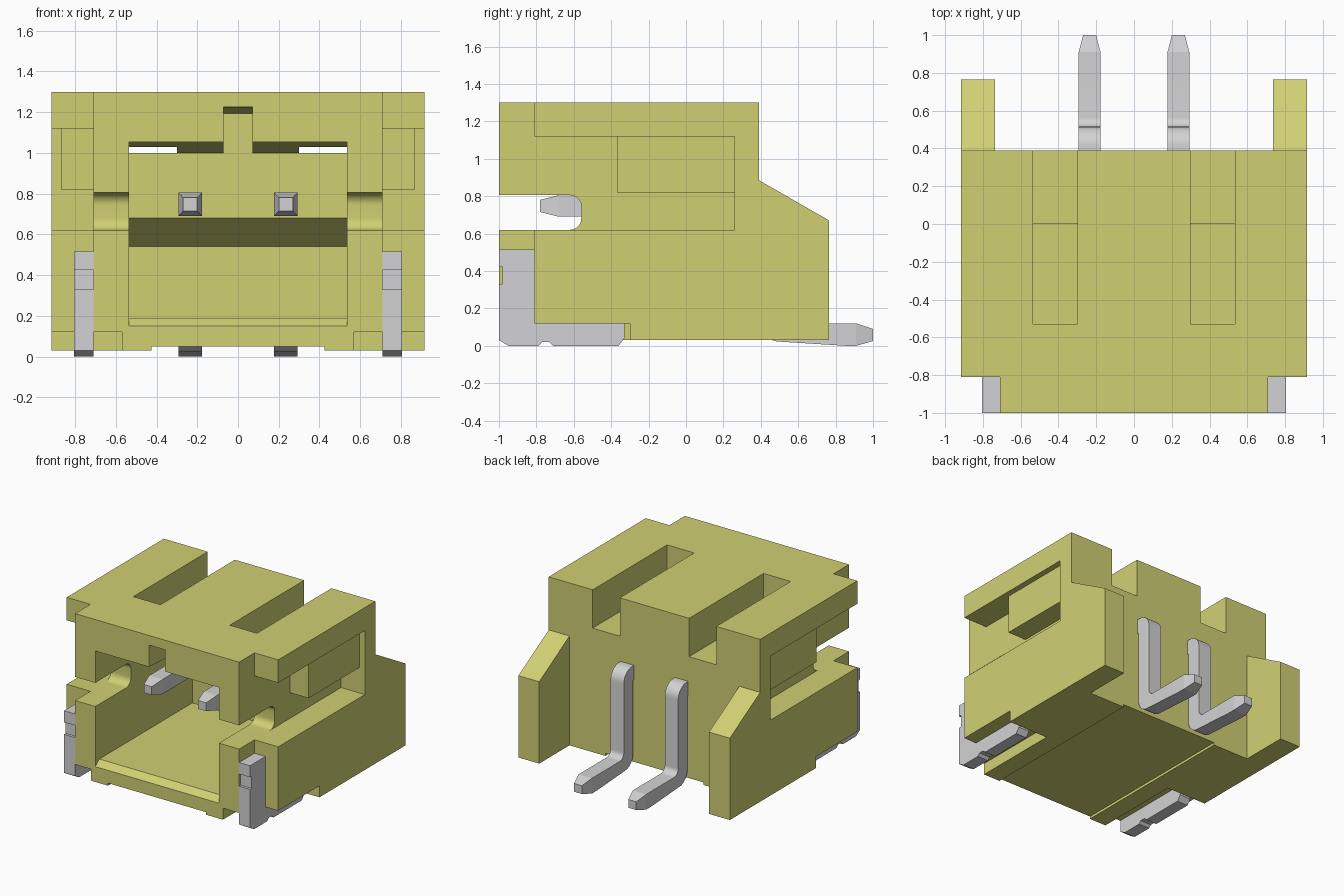
import bpy, bmesh, math

cube = bpy.data.objects.get("Cube")
if cube:
    bpy.data.objects.remove(cube, do_unlink=True)


def material(name, rgb):
    m = bpy.data.materials.new(name)
    m.use_nodes = True
    m.diffuse_color = (*rgb, 1)
    m.node_tree.nodes["Principled BSDF"].inputs["Base Color"].default_value = (*rgb, 1)
    return m


plastic = material("olive yellow plastic", (0.63, 0.63, 0.175))
metal = material("light grey metal", (0.65, 0.65, 0.66))


def arc(cy, cz, r, a0, a1, n=10):
    """Points of an arc in the side profile, angles in degrees."""
    return [(cy + r * math.cos(math.radians(a0 + (a1 - a0) * i / n)),
             cz + r * math.sin(math.radians(a0 + (a1 - a0) * i / n))) for i in range(n + 1)]


def rect(y0, y1, z0, z1):
    return [(y0, z0), (y1, z0), (y1, z1), (y0, z1)]


def prism(name, profile, x0, x1, mat):
    """Side profile of (y, z) points extruded from x0 to x1."""
    bm = bmesh.new()
    face = bm.faces.new([bm.verts.new((x0, y, z)) for y, z in profile])
    ext = bmesh.ops.extrude_face_region(bm, geom=[face])
    for v in ext["geom"]:
        if isinstance(v, bmesh.types.BMVert):
            v.co.x = x1
    bmesh.ops.recalc_face_normals(bm, faces=bm.faces)
    me = bpy.data.meshes.new(name)
    bm.to_mesh(me)
    bm.free()
    me.materials.append(mat)
    ob = bpy.data.objects.new(name, me)
    bpy.context.collection.objects.link(ob)
    return ob


def select(ob):
    bpy.ops.object.select_all(action="DESELECT")
    ob.select_set(True)
    bpy.context.view_layer.objects.active = ob


def cut(target, profile, x0, x1):
    cutter = prism("cutter", profile, x0, x1, plastic)
    cutter.hide_render = True
    mod = target.modifiers.new("cut", "BOOLEAN")
    mod.operation, mod.solver, mod.object = "DIFFERENCE", "EXACT", cutter
    select(target)
    bpy.ops.object.modifier_apply(modifier=mod.name)
    bpy.data.objects.remove(cutter, do_unlink=True)


def smooth(ob):
    select(ob)
    bpy.ops.object.shade_smooth_by_angle(angle=math.radians(11))


# Housing block with sloped rear wings
housing = prism("housing", [(-1, 0.03), (0.765, 0.03), (0.765, 0.67), (0.39, 0.885),
                            (0.39, 1.3), (-1, 1.3)], -0.915, 0.915, plastic)
cut(housing, rect(0.39, 1.2, -0.2, 1.2), -0.735, 0.735)       # gap between wings
# Plug cavity with lead-in lip and undercut back wall
cut(housing, [(-1.05, 0.11), (-0.95, 0.19), (0.2, 0.19), (0.2, 0.54), (0, 0.68),
              (0, 1.0), (-1.1, 1.06)], -0.535, 0.535)
cut(housing, [(-1.1, 0.9), (0, 0.9), (0, 1.19), (-1.1, 1.2285)], -0.07, 0.07)  # keyway
cut(housing, rect(-1.2, 1.2, -0.1, 0.05), -0.425, 0.425)      # underside channel


def cut_both(profile, x0, x1):
    cut(housing, profile, x0, x1)
    cut(housing, profile, -x1, -x0)


cut_both(rect(-1.2, -0.81, -0.2, 1.5), 0.71, 1.1)             # stepped front corners
cut_both(rect(-1.2, -0.30, -0.1, 0.12), 0.57, 1.1)            # notch above solder tab
cut_both(rect(-0.53, 0.6, 1.0, 1.5), 0.30, 0.535)             # top slots
# Side recess, leaving a raised catch block
cut_both([(-1.1, 0.62), (0.26, 0.62), (0.26, 0.82), (-0.37, 0.82),
          (-0.37, 1.12), (-1.1, 1.12)], 0.71, 1.1)
cut_both(rect(-0.9, 0.26, 0.62, 1.12), 0.87, 1.1)
# Round-ended latch slots through the cavity walls
cut_both([(-1.1, 0.62)] + arc(-0.62, 0.68, 0.06, -90, 0) + arc(-0.62, 0.745, 0.06, 0, 90)
         + [(-1.1, 0.805)], 0.45, 0.8)
smooth(housing)

# Solder tabs
tab = [(-1, 0.03), (-0.95, 0), (-0.79, 0), (-0.77, 0.02), (-0.73, 0.02), (-0.71, 0),
       (-0.36, 0), (-0.33, 0.04), (-0.33, 0.12), (-0.81, 0.12), (-0.81, 0.515),
       (-1, 0.515), (-1, 0.425), (-0.98, 0.425), (-0.98, 0.33), (-1, 0.33)]
prism("left_solder_tab", tab, 0.71, 0.805, metal)
prism("right_solder_tab", tab, -0.805, -0.71, metal)

# Bent contact pins with tapered ends
pin = ([(-0.78, 0.715), (-0.68, 0.69), (0.40, 0.69)] + arc(0.5, 0.122, 0.1, 180, 270)
       + [(0.85, 0), (0.91, 0), (1.0, 0.025), (1.0, 0.09), (0.91, 0.12)]
       + arc(0.565, 0.17, 0.05, 270, 180) + arc(0.415, 0.705, 0.1, 0, 90)
       + [(-0.68, 0.805), (-0.78, 0.78)])
for name, cx in (("left_pin", 0.235), ("right_pin", -0.235)):
    ob = prism(name, pin, cx - 0.0575, cx + 0.0575, metal)
    bm = bmesh.new()
    bm.from_mesh(ob.data)
    for y in (-0.68, 0.91):
        bmesh.ops.bisect_plane(bm, geom=bm.verts[:] + bm.edges[:] + bm.faces[:], dist=1e-4,
                               plane_co=(0, y, 0), plane_no=(0, 1, 0))
    for v in bm.verts:
        if v.co.y > 0.95 or v.co.y < -0.75:
            v.co.x = cx + (v.co.x - cx) * 0.6
    bm.to_mesh(ob.data)
    bm.free()
    smooth(ob)
